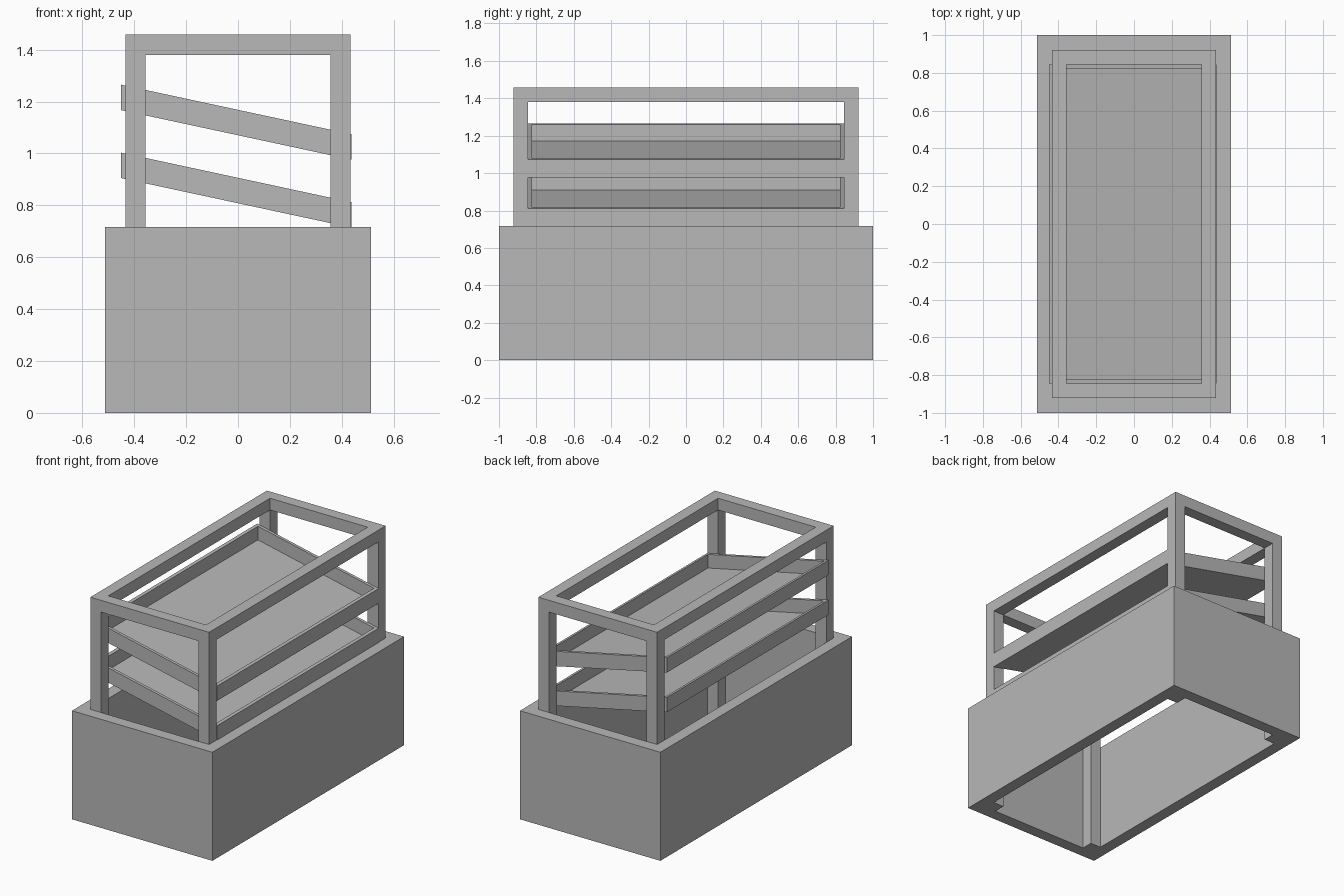
import bpy
import bmesh
from mathutils import Matrix, Vector

default = bpy.data.objects.get("Cube")
if default:
    bpy.data.objects.remove(default, do_unlink=True)

grey = bpy.data.materials.new("plain grey")
grey.use_nodes = True
grey.diffuse_color = (0.48, 0.48, 0.48, 1)
grey.node_tree.nodes["Principled BSDF"].inputs["Base Color"].default_value = grey.diffuse_color


def box(name, x, y, z, slope=0.0):
    """Box between (low, high) ranges; slope shears z along x."""
    bm = bmesh.new()
    size = [b - a for a, b in (x, y, z)]
    mid = Vector([(a + b) / 2 for a, b in (x, y, z)])
    bmesh.ops.create_cube(bm, size=1, matrix=Matrix.Translation(mid) @ Matrix.Diagonal((*size, 1)))
    for v in bm.verts:
        v.co.z += slope * v.co.x
    mesh = bpy.data.meshes.new(name)
    bm.to_mesh(mesh)
    bm.free()
    mesh.materials.append(grey)
    obj = bpy.data.objects.new(name, mesh)
    bpy.context.collection.objects.link(obj)


def ring(name, x, y, t, z, slope=0.0):
    """Four rails of thickness t around a rectangle."""
    (x0, x1), (y0, y1) = x, y
    box(name + "_right_rail", (x0, x0 + t), y, z, slope)
    box(name + "_left_rail", (x1 - t, x1), y, z, slope)
    box(name + "_front_rail", (x0 + t, x1 - t), (y0, y0 + t), z, slope)
    box(name + "_back_rail", (x0 + t, x1 - t), (y1 - t, y1), z, slope)


# Open planter box
WALL = 0.079
W, L = 0.513, 1.0
ring("base_box", (-W, W), (-L, L), WALL, (0, 0.717))

# Corner posts and top frame
fw, fl = W - WALL, L - WALL
POST = 0.077
ring("top_frame", (-fw, fw), (-fl, fl), POST, (1.38, 1.458))
for sx, side in ((-1, "right"), (1, "left")):
    for sy, end in ((-1, "front"), (1, "back")):
        box(f"{end}_{side}_post",
            sorted((sx * fw, sx * (fw - POST))),
            sorted((sy * fl, sy * (fl - POST))), (0, 1.38))

# Two sloping trays with thin floors
SLOPE = -0.215
tx, ty = (-0.451, 0.437), (-fl + POST, fl - POST)
for name, z in (("upper_tray", 1.07), ("lower_tray", 0.808)):
    ring(name, tx, ty, 0.02, (z, z + 0.098), SLOPE)
    box(name + "_floor", (tx[0] + 0.02, tx[1] - 0.02),
        (ty[0] + 0.02, ty[1] - 0.02), (z, z + 0.008), SLOPE)
